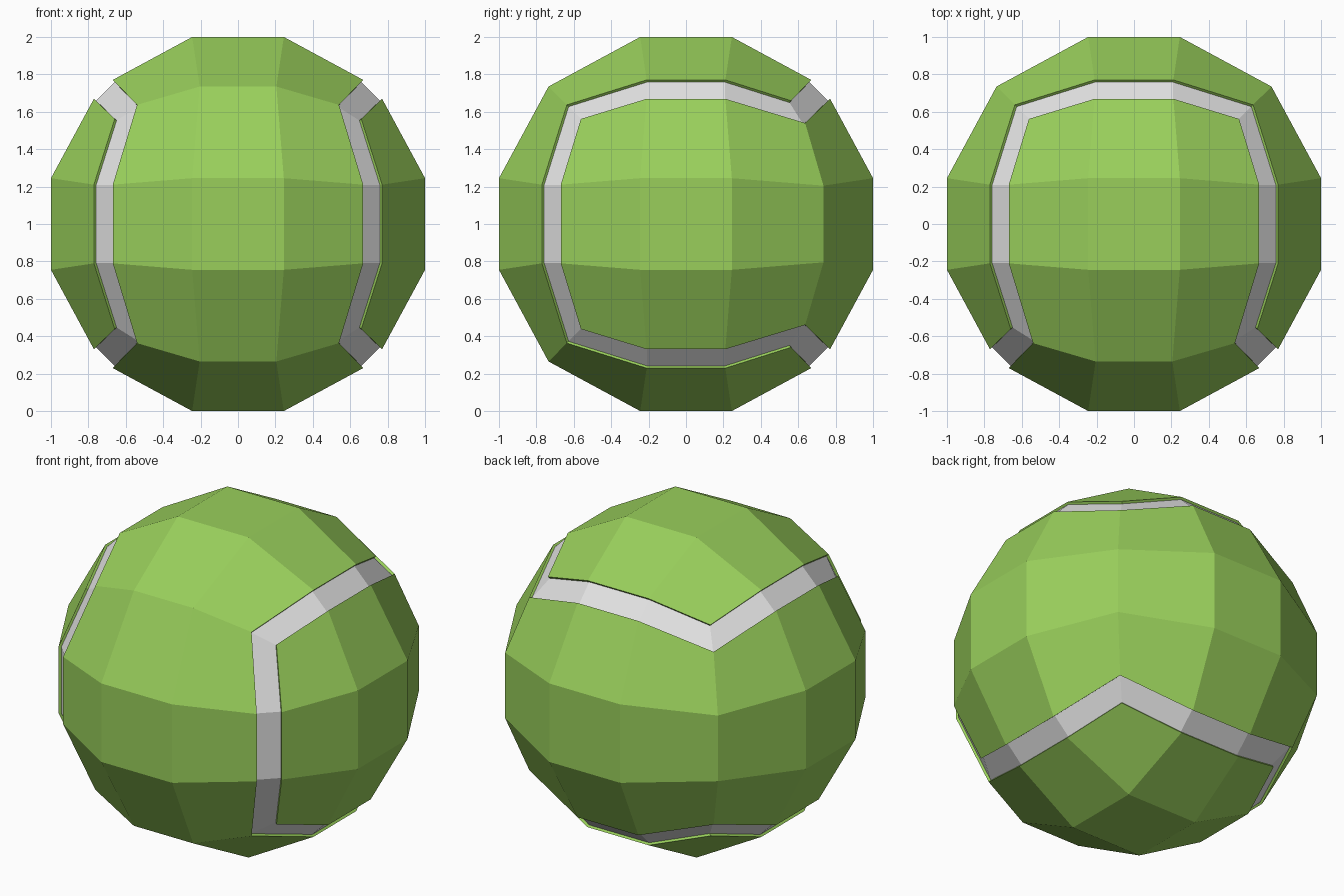
import bpy, bmesh
from mathutils import Vector

if "Cube" in bpy.data.objects:
    bpy.data.objects.remove(bpy.data.objects["Cube"])


def material(name, rgb):
    m = bpy.data.materials.new(name)
    m.diffuse_color = (*rgb, 1.0)
    m.use_nodes = True
    m.node_tree.nodes["Principled BSDF"].inputs["Base Color"].default_value = m.diffuse_color
    return m


def on_seam(e):
    """Cube edges followed by the seam: all but front top/bottom and back left/right."""
    m = (e.verts[0].co + e.verts[1].co) / 2
    full = [abs(c) > 0.99 for c in m]
    if sum(full) != 2:
        return False
    front_top_bottom = full[1] and full[2] and m.y < 0
    back_sides = full[0] and full[1] and m.y > 0
    return not (front_top_bottom or back_sides)


# Cube with a 3 x 3 grid on every side
bm = bmesh.new()
bmesh.ops.create_cube(bm, size=2)
bmesh.ops.subdivide_edges(bm, edges=bm.edges[:], cuts=2, use_grid_fill=True)
seam = [e for e in bm.edges if on_seam(e)]

# Round it: (outer, inner) coordinate by face, edge and corner points
rounding = {1: (1.0, 0.245), 2: (0.735, 0.205), 3: (0.615, 0.615)}
for v in bm.verts:
    full = [abs(c) > 0.99 for c in v.co]
    outer, inner = rounding[sum(full)]
    v.co = Vector([(outer if f else inner) * (1 if c > 0 else -1)
                   for f, c in zip(full, v.co)])

# Flat seam band cut along the edges
band = bmesh.ops.bevel(bm, geom=seam, offset=0.074, offset_type='OFFSET',
                       segments=1, profile=0.5, affect='EDGES',
                       loop_slide=True)["faces"]

# Sink the band into a shallow groove
ret = bmesh.ops.extrude_face_region(bm, geom=band)
left_over = [f for f in band if f.is_valid]
sunk = {g for g in ret["geom"] if isinstance(g, bmesh.types.BMVert)}
left_over = [f for f in left_over if not all(v in sunk for v in f.verts)]
if left_over:
    bmesh.ops.delete(bm, geom=left_over, context='FACES_ONLY')
for v in sunk:
    v.co *= 0.985
for f in bm.faces:
    f.material_index = 1 if all(v in sunk for v in f.verts) else 0
    f.smooth = False
bmesh.ops.recalc_face_normals(bm, faces=bm.faces[:])
bmesh.ops.translate(bm, verts=bm.verts[:], vec=(0, 0, 1))

mesh = bpy.data.meshes.new("ball")
bm.to_mesh(mesh)
bm.free()
mesh.materials.append(material("felt green", (0.319, 0.624, 0.105)))
mesh.materials.append(material("seam white", (0.77, 0.77, 0.77)))
ball = bpy.data.objects.new("ball", mesh)
bpy.context.collection.objects.link(ball)
